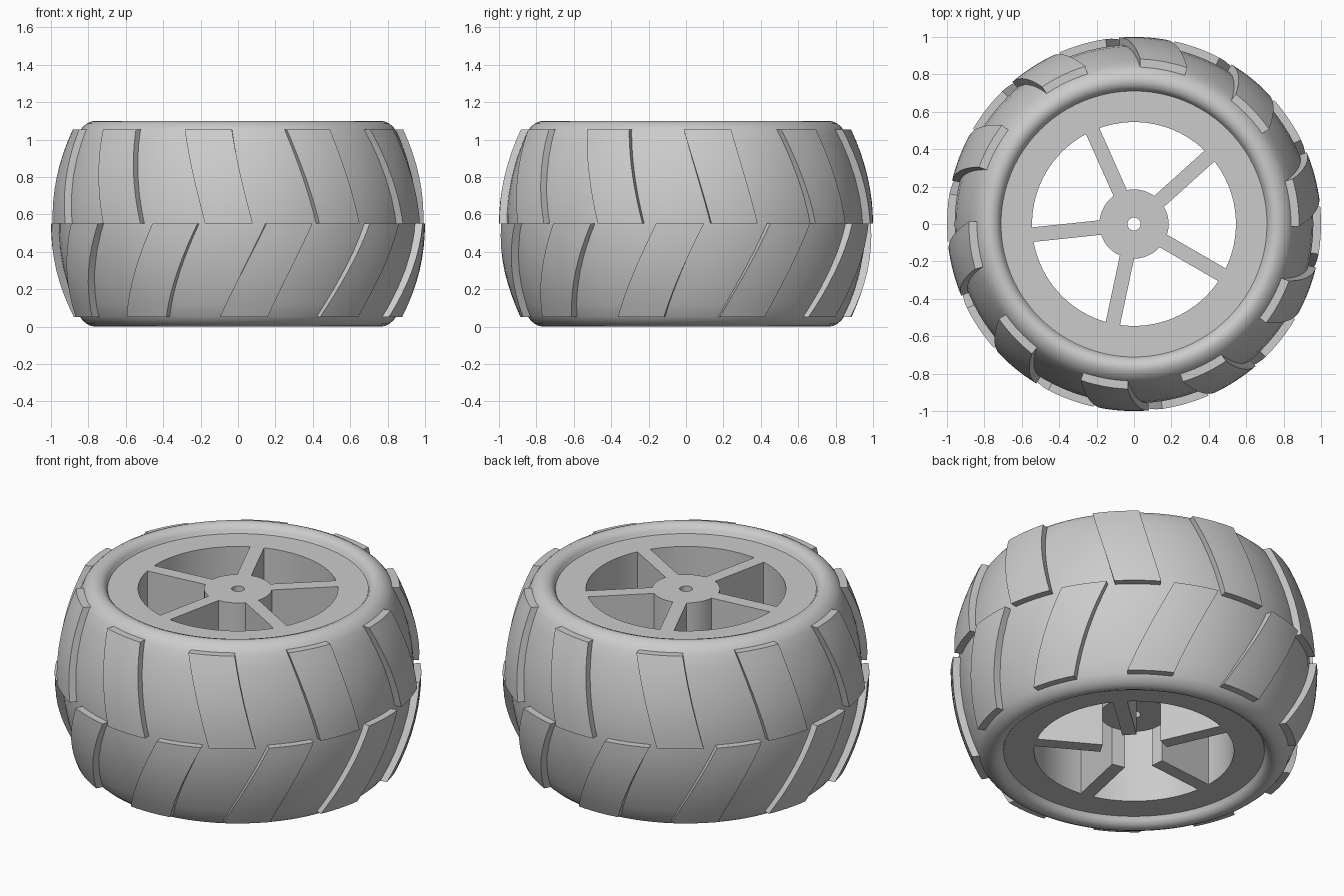
import bpy, bmesh, math
from math import sin, cos, radians, asin

if "Cube" in bpy.data.objects:
    bpy.data.objects.remove(bpy.data.objects["Cube"])

grey = bpy.data.materials.new("grey")
grey.diffuse_color = (0.6, 0.6, 0.6, 1)
grey.use_nodes = True
grey.node_tree.nodes["Principled BSDF"].inputs["Base Color"].default_value = grey.diffuse_color

MID = 0.55          # mid height of the wheel


def finish(name, bm):
    bmesh.ops.recalc_face_normals(bm, faces=bm.faces)
    me = bpy.data.meshes.new(name)
    bm.to_mesh(me)
    bm.free()
    me.materials.append(grey)
    ob = bpy.data.objects.new(name, me)
    bpy.context.collection.objects.link(ob)
    bpy.ops.object.select_all(action='DESELECT')
    ob.select_set(True)
    bpy.context.view_layer.objects.active = ob
    bpy.ops.object.shade_smooth_by_angle(angle=radians(35))
    return ob


def revolve(name, profile, n=96):
    """Spin a closed (r, z) profile about the z axis."""
    bm = bmesh.new()
    rings = [[bm.verts.new((r * cos(math.tau * i / n), r * sin(math.tau * i / n), z))
              for i in range(n)] for r, z in profile]
    for a, b in zip(rings, rings[1:] + rings[:1]):
        for i in range(n):
            j = (i + 1) % n
            bm.faces.new((a[i], a[j], b[j], b[i]))
    return finish(name, bm)


def tyre_radius(z):
    return 0.96 - 0.46 * (z - MID) ** 2


# Tyre: bulged tread wall with rounded lips, mirrored about mid height
lip = [(0.70, 1.04), (0.711, 1.05), (0.718, 1.07), (0.735, 1.09), (0.762, 1.10),
       (0.785, 1.097), (0.81, 1.085), (0.83, 1.067)]
wall = [(tyre_radius(z), z) for z in (1.045, 0.98, 0.9, 0.8, 0.7, 0.6)]
upper = lip + wall
revolve("tyre", upper + [(r, 2 * MID - z) for r, z in reversed(upper)])

# Rim barrel and hub with axle hole
revolve("rim", [(0.545, 0.05), (0.712, 0.05), (0.712, 1.05), (0.545, 1.05)])
revolve("hub", [(0.035, 0.28), (0.185, 0.28), (0.185, 1.05), (0.035, 1.05)], 48)

# Five full-depth spokes
bm = bmesh.new()
for k in range(5):
    a = radians(-102 + 72 * k)
    res = bmesh.ops.create_cube(bm, size=1)
    for v in res["verts"]:
        r = 0.37 + v.co.x * 0.38
        t = v.co.y * 0.078
        v.co = (r * cos(a) - t * sin(a), r * sin(a) + t * cos(a), MID + v.co.z)
finish("spokes", bm)


def tread_row(name, z0, z1, a0, a1, count=10, nz=8, nt=6):
    """Ring of slanted blocks following the tyre; a0, a1 = centre angle at z0, z1."""
    bm = bmesh.new()
    for k in range(count):
        grid = {}
        for i in range(nz + 1):
            f = i / nz
            z = z0 + (z1 - z0) * f
            mid = radians(a0 + (a1 - a0) * f + 360 / count * k)
            for layer, off in enumerate((-0.04, 0.04)):
                r = tyre_radius(z) + off
                half = asin(0.128 / (tyre_radius(z) + 0.04))
                for j in range(nt + 1):
                    a = mid + half * (2 * j / nt - 1)
                    grid[i, j, layer] = bm.verts.new((r * cos(a), r * sin(a), z))
        for i in range(nz):
            for j in range(nt):
                for l in (0, 1):
                    bm.faces.new([grid[p, q, l] for p, q in
                                  ((i, j), (i + 1, j), (i + 1, j + 1), (i, j + 1))])
            for j in (0, nt):
                bm.faces.new((grid[i, j, 0], grid[i + 1, j, 0],
                              grid[i + 1, j, 1], grid[i, j, 1]))
        for i in (0, nz):
            for j in range(nt):
                bm.faces.new((grid[i, j, 0], grid[i, j + 1, 0],
                              grid[i, j + 1, 1], grid[i, j, 1]))
    return finish(name, bm)


# Upper and lower staggered tread rows
tread_row("upper_treads", 0.55, 1.055, -92.8, -100.5)
tread_row("lower_treads", 0.05, 0.55, -88.0, -73.9)
